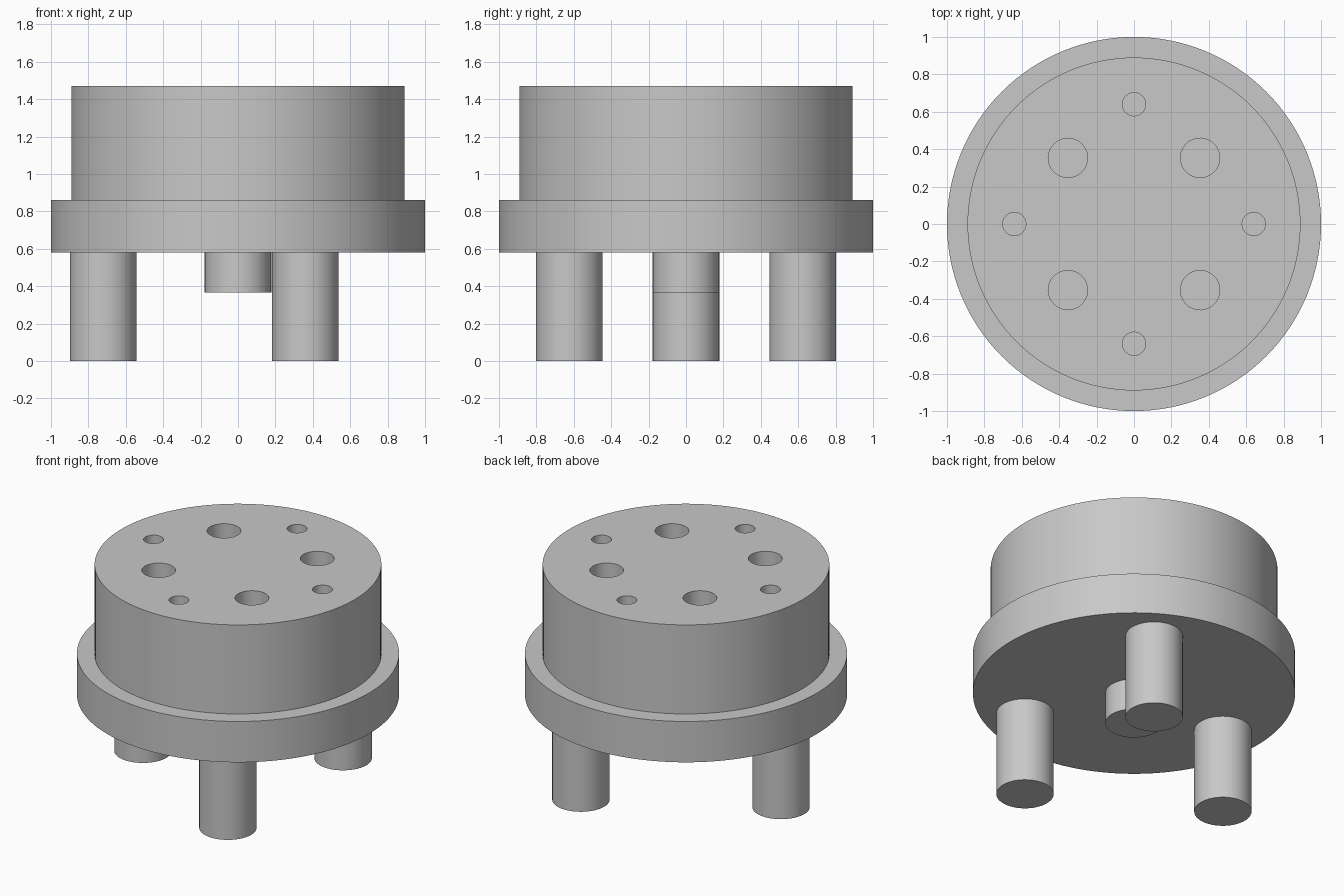
import bpy
import bmesh
from math import cos, sin, pi, radians
from mathutils import Matrix

cube = bpy.data.objects.get("Cube")
if cube:
    bpy.data.objects.remove(cube, do_unlink=True)

grey = bpy.data.materials.new("plain grey")
grey.use_nodes = True
colour = (0.58, 0.58, 0.58, 1)
grey.diffuse_color = colour
grey.node_tree.nodes["Principled BSDF"].inputs["Base Color"].default_value = colour


def make_object(name, bm):
    bmesh.ops.recalc_face_normals(bm, faces=bm.faces)
    mesh = bpy.data.meshes.new(name)
    bm.to_mesh(mesh)
    bm.free()
    mesh.materials.append(grey)
    ob = bpy.data.objects.new(name, mesh)
    bpy.context.collection.objects.link(ob)
    return ob


def add_cylinder(bm, x, y, radius, bottom, top, sides=64):
    bmesh.ops.create_cone(
        bm, cap_ends=True, segments=sides, radius1=radius, radius2=radius,
        depth=top - bottom, matrix=Matrix.Translation((x, y, (bottom + top) / 2)))


def lathe(bm, profile, sides):
    """Stack rings of (radius, height) into a closed solid."""
    rings = [[bm.verts.new((r * cos(2 * pi * i / sides), r * sin(2 * pi * i / sides), z))
              for i in range(sides)] for r, z in profile]
    for low, high in zip(rings, rings[1:]):
        for i in range(sides):
            j = (i + 1) % sides
            bm.faces.new((low[i], low[j], high[j], high[i]))
    bm.faces.new(rings[0])
    bm.faces.new(rings[-1])


def smooth(ob):
    bpy.ops.object.select_all(action="DESELECT")
    ob.select_set(True)
    bpy.context.view_layer.objects.active = ob
    bpy.ops.object.shade_smooth_by_angle(angle=radians(30))


BASE, STEP, TOP = 0.58, 0.86, 1.47

# Stepped round housing with a wide flange
bm = bmesh.new()
lathe(bm, [(1, BASE), (1, STEP), (0.89, STEP), (0.89, TOP)], 128)
housing = make_object("housing", bm)

# Blind holes: four large on the diagonals, four small on the axes
bm = bmesh.new()
for k in range(8):
    large = k % 2
    ring, radius = (0.5, 0.105) if large else (0.64, 0.062)
    add_cylinder(bm, ring * cos(k * pi / 4), ring * sin(k * pi / 4),
                 radius, STEP, TOP + 0.1, 48)
cutter = make_object("hole_cutter", bm)
cutter.hide_render = True

bpy.context.view_layer.objects.active = housing
drill = housing.modifiers.new("holes", "BOOLEAN")
drill.operation = "DIFFERENCE"
drill.solver = "EXACT"
drill.object = cutter
bpy.ops.object.modifier_apply(modifier=drill.name)
bpy.data.objects.remove(cutter, do_unlink=True)
smooth(housing)

# Three long legs evenly spaced, and a short stub in the middle
for k, name in enumerate(("left_back_leg", "right_leg", "left_front_leg")):
    angle = pi / 3 + k * 2 * pi / 3
    bm = bmesh.new()
    add_cylinder(bm, 0.72 * cos(angle), 0.72 * sin(angle), 0.178, 0, BASE)
    smooth(make_object(name, bm))

bm = bmesh.new()
add_cylinder(bm, 0, 0, 0.178, 0.365, BASE)
smooth(make_object("centre_stub", bm))
